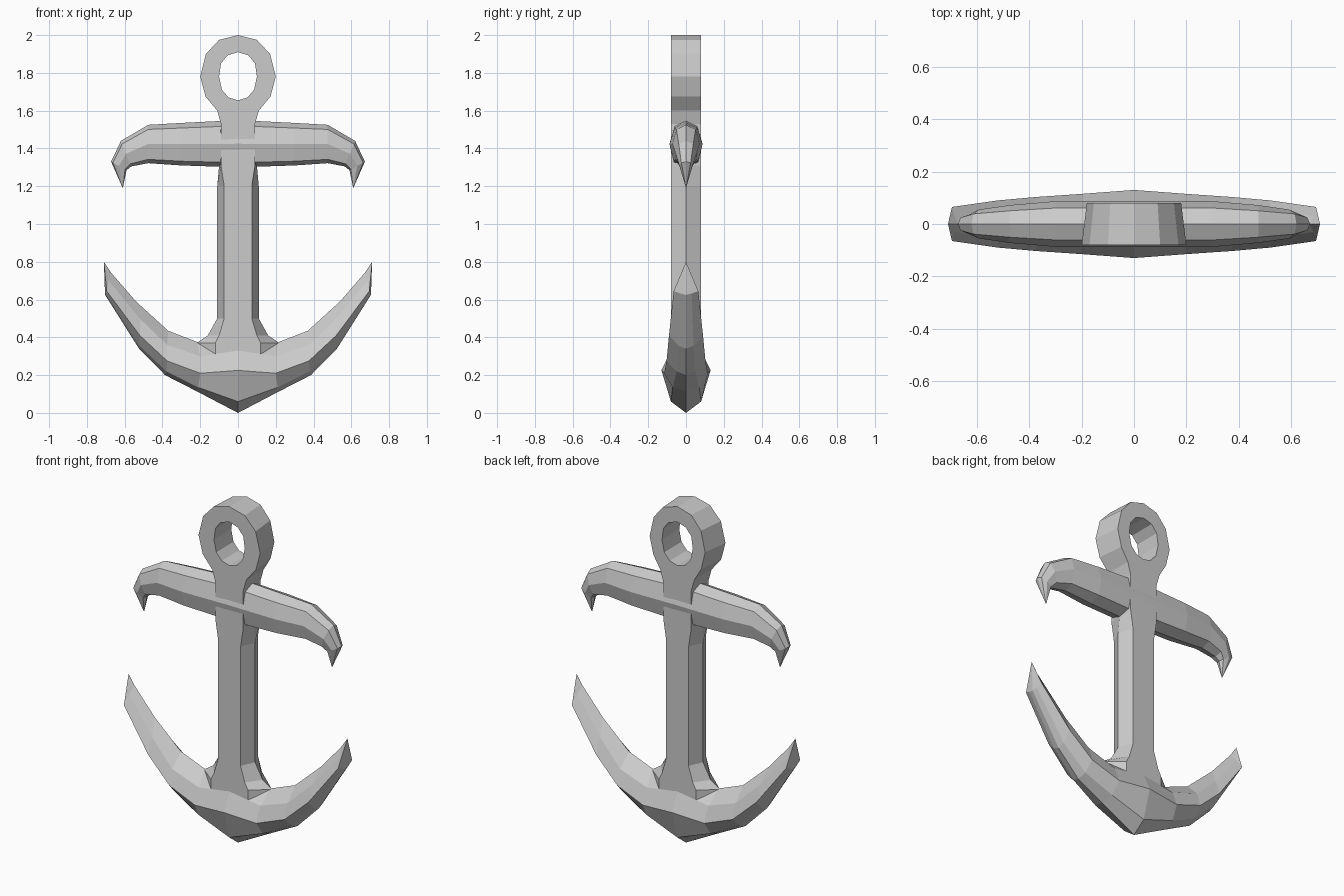
import bpy, bmesh
from mathutils import Vector

if "Cube" in bpy.data.objects:
    bpy.data.objects.remove(bpy.data.objects["Cube"])


def finish(name, bm):
    bmesh.ops.remove_doubles(bm, verts=bm.verts, dist=0.0005)
    bmesh.ops.recalc_face_normals(bm, faces=bm.faces)
    mesh = bpy.data.meshes.new(name)
    bm.to_mesh(mesh)
    bm.free()
    obj = bpy.data.objects.new(name, mesh)
    bpy.context.collection.objects.link(obj)
    return obj


def loft(name, sections, caps=False):
    """Skin a row of closed cross-sections with equal point counts."""
    bm = bmesh.new()
    rows = [[bm.verts.new(p) for p in s] for s in sections]
    n = len(rows[0])
    for a, b in zip(rows, rows[1:]):
        for i in range(n):
            j = (i + 1) % n
            bm.faces.new((a[i], a[j], b[j], b[i]))
    if caps:
        bm.faces.new(rows[0])
        bm.faces.new(rows[-1])
    return finish(name, bm)


def close_y(half):
    """Complete a half section (top to bottom, front side) across y = 0."""
    front = [Vector((x, -y, z)) for x, z, y in half]
    back = [Vector((x, y, z)) for x, z, y in half[1:-1]]
    return front + back[::-1]


def both_sides(sections):
    """Mirror sections running from x = 0 outwards."""
    left = [[Vector((-p.x, p.y, p.z)) for p in s] for s in sections[1:]]
    return left[::-1] + sections


# Arms: top, upper edge, widest ridge, lower edge, bottom as (x, z, half depth)
arms = [
    [(0, .40, 0), (0, .33, .08), (0, .225, .13), (0, .06, .08), (0, 0, 0)],
    [(.215, .375, 0), (.20, .30, .08), (.20, .21, .115), (.21, .135, .07), (.22, .115, 0)],
    [(.37, .435, 0), (.375, .36, .075), (.375, .275, .103), (.38, .22, .05), (.386, .20, 0)],
    [(.54, .59, 0), (.52, .50, .055), (.52, .41, .09), (.522, .355, .04), (.524, .34, 0)],
    [(.67, .74, 0), (.685, .70, .03), (.695, .645, .065), (.70, .632, .03), (.704, .625, 0)],
    [(.71, .80, 0)] * 5,
]
loft("arms", both_sides([close_y(s) for s in arms]))

# Stock: top (x, z), bottom (x, z), half depth
stock = [
    ((0, 1.55), (0, 1.30), .087),
    ((.30, 1.535), (.30, 1.31), .087),
    ((.475, 1.525), (.475, 1.322), .072),
    ((.62, 1.44), (.565, 1.305), .055),
    ((.672, 1.33), (.59, 1.285), .035),
    ((.61, 1.19), (.61, 1.19), 0),
]
profile = [(0, 0), (.12, .7), (.5, 1), (.9, .75), (1, 0)]
rows = []
for top, bottom, depth in stock:
    t, b = Vector(top), Vector(bottom)
    rows.append(close_y([(*t.lerp(b, f), w * depth) for f, w in profile]))
loft("stock", both_sides(rows))

# Shank: six-sided column as (z, front half width, side half width)
D = .08
shank = [(.20, .12, .22), (.37, .12, .22), (.41, .10, .16), (.50, .073, .11),
         (1.20, .073, .11), (1.31, .09, .10), (1.53, .09, .09), (1.60, .11, .11)]
loft("shank", [[(-f, -D, z), (f, -D, z), (s, 0, z), (f, D, z), (-f, D, z), (-s, 0, z)]
               for z, f, s in shank], caps=True)

# Ring: oval eye, slightly narrower at the back
outer = [(0, 2), (.10, 1.975), (.17, 1.90), (.20, 1.78), (.172, 1.675), (.11, 1.60), (0, 1.60)]
inner = [(0, 1.91), (.055, 1.893), (.09, 1.85), (.10, 1.78), (.085, 1.71), (.05, 1.67), (0, 1.655)]
right = []
for i, ((ox, oz), (ix, iz)) in enumerate(zip(outer, inner)):
    k = .9 if i < 5 else 1
    right.append([Vector(p) for p in ((ox, -D, oz), (ox * k, D, oz), (ix, D, iz), (ix, -D, iz))])
left = [[Vector((-p.x, p.y, p.z)) for p in s] for s in right[1:-1]]
loft("ring", right + left[::-1] + [right[0]])
